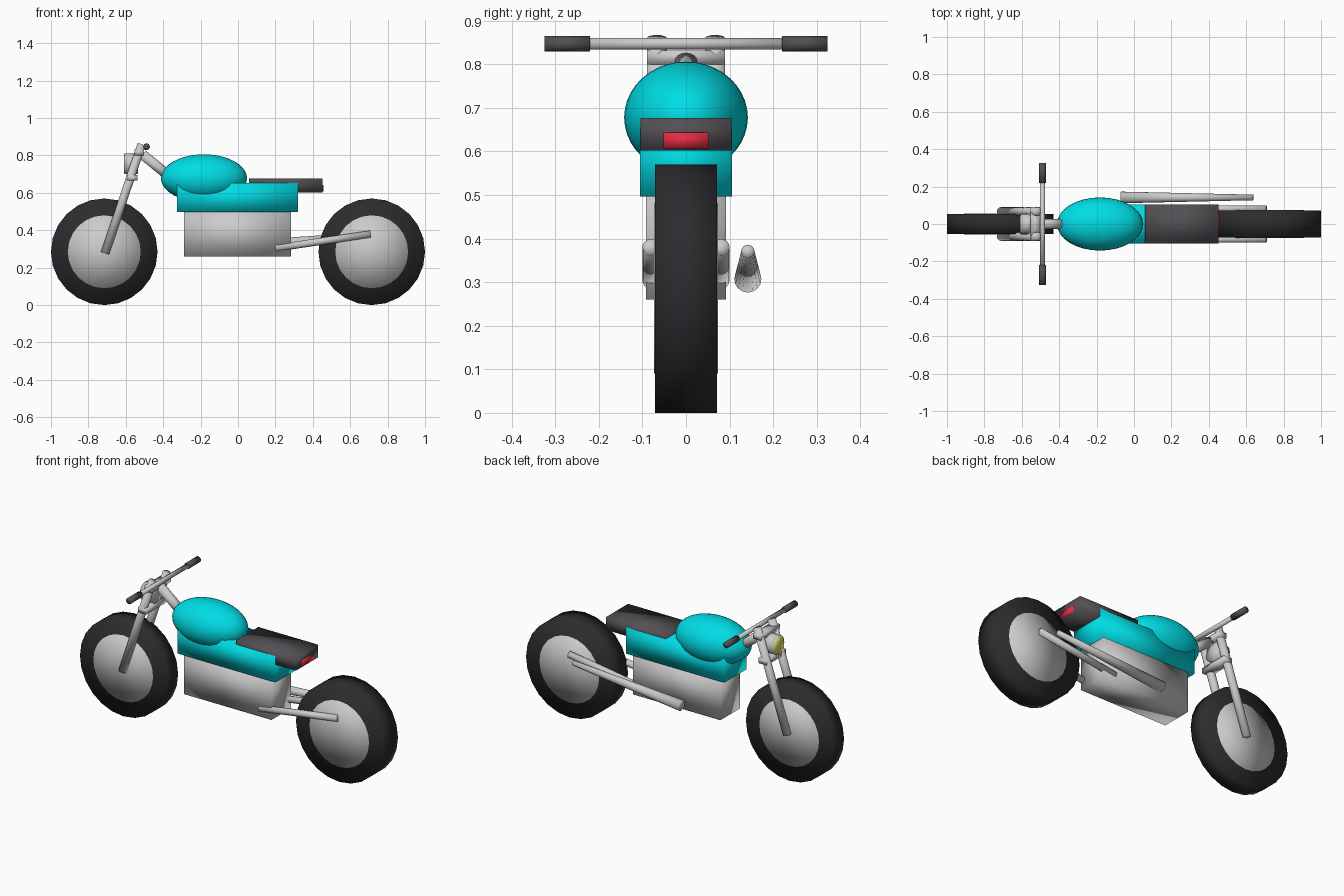
import bpy, bmesh
from mathutils import Vector, Matrix

if "Cube" in bpy.data.objects:
    bpy.data.objects.remove(bpy.data.objects["Cube"])


def material(name, rgb):
    m = bpy.data.materials.new(name)
    m.diffuse_color = (*rgb, 1)
    m.use_nodes = True
    m.node_tree.nodes["Principled BSDF"].inputs["Base Color"].default_value = m.diffuse_color
    return m


CYAN = material("cyan_paint", (0.0, 0.72, 0.78))
RUBBER = material("black_rubber", (0.025, 0.025, 0.028))
VINYL = material("dark_vinyl", (0.085, 0.08, 0.088))
RED = material("red_lens", (0.80, 0.025, 0.055))
YELLOW = material("yellow_lens", (0.80, 0.76, 0.15))


def finish(name, bm, mat=None):
    """Every part is fully smooth shaded, boxes included."""
    me = bpy.data.meshes.new(name)
    for f in bm.faces:
        f.smooth = True
    bm.to_mesh(me)
    bm.free()
    ob = bpy.data.objects.new(name, me)
    bpy.context.collection.objects.link(ob)
    if mat:
        me.materials.append(mat)
    return ob


def box(name, x, y, z, mat=None):
    bm = bmesh.new()
    size = [b - a for a, b in (x, y, z)]
    mid = [(a + b) / 2 for a, b in (x, y, z)]
    bmesh.ops.create_cube(bm, size=1, matrix=Matrix.Translation(mid) @ Matrix.Diagonal((*size, 1)))
    return finish(name, bm, mat)


def rod(name, a, b, r1, r2=None, mat=None, sides=16):
    """Round bar from a to b, optionally tapered."""
    a, b = Vector(a), Vector(b)
    d = b - a
    m = Matrix.Translation((a + b) / 2) @ d.to_track_quat('Z', 'Y').to_matrix().to_4x4()
    bm = bmesh.new()
    bmesh.ops.create_cone(bm, cap_ends=True, cap_tris=True, segments=sides, radius1=r1,
                          radius2=r1 if r2 is None else r2, depth=d.length, matrix=m)
    return finish(name, bm, mat)


# Wheels: tyre with a slightly wider rim disc
for side, x, half in (("front", -0.715, 0.053), ("rear", 0.715, 0.071)):
    rod(side + "_tyre", (x, -half, 0.285), (x, half, 0.285), 0.285, mat=RUBBER, sides=24)
    w = half + 0.003
    rod(side + "_rim", (x, -w, 0.285), (x, w, 0.285), 0.195, sides=24)

# Body, engine, seat and tail light
box("engine", (-0.29, 0.284), (-0.092, 0.092), (0.26, 0.51))
box("body", (-0.325, 0.32), (-0.105, 0.105), (0.497, 0.653), CYAN)
box("seat", (0.06, 0.453), (-0.104, 0.104), (0.602, 0.677), VINYL)
box("tail_light", (0.43, 0.457), (-0.052, 0.052), (0.607, 0.643), RED)

# Ellipsoid fuel tank
bm = bmesh.new()
bmesh.ops.create_uvsphere(bm, u_segments=32, v_segments=20, radius=1,
                          matrix=Matrix.Translation((-0.182, 0, 0.678)) @ Matrix.Diagonal((0.23, 0.142, 0.128, 1)))
finish("fuel_tank", bm, CYAN)

# Paired parts: fork legs, swing arms, grips
for side, s in (("right", -1), ("left", 1)):
    rod(side + "_fork_leg", (-0.711, s * 0.067, 0.277), (-0.515, s * 0.067, 0.86), 0.023)
    rod(side + "_swing_arm", (0.20, s * 0.081, 0.304), (0.708, s * 0.081, 0.380), 0.019)
    rod(side + "_grip", (-0.489, s * 0.22, 0.847), (-0.489, s * 0.325, 0.847), 0.018, mat=VINYL)

# Front end: clamps, neck, handlebar
box("upper_clamp", (-0.553, -0.503), (-0.09, 0.09), (0.80, 0.832))
box("lower_clamp", (-0.592, -0.538), (-0.09, 0.09), (0.665, 0.695))
rod("neck", (-0.51, 0, 0.805), (-0.35, 0, 0.675), 0.027)
rod("handlebar", (-0.489, -0.23, 0.847), (-0.489, 0.23, 0.847), 0.0135)

# Headlight
rod("headlight", (-0.606, 0, 0.755), (-0.535, 0, 0.755), 0.055, sides=20)
rod("headlight_lens", (-0.61, 0, 0.755), (-0.60, 0, 0.755), 0.050, mat=YELLOW, sides=20)

# Tapered exhaust on the left side
rod("exhaust", (-0.07, 0.142, 0.307), (0.638, 0.142, 0.371), 0.031, 0.015)
